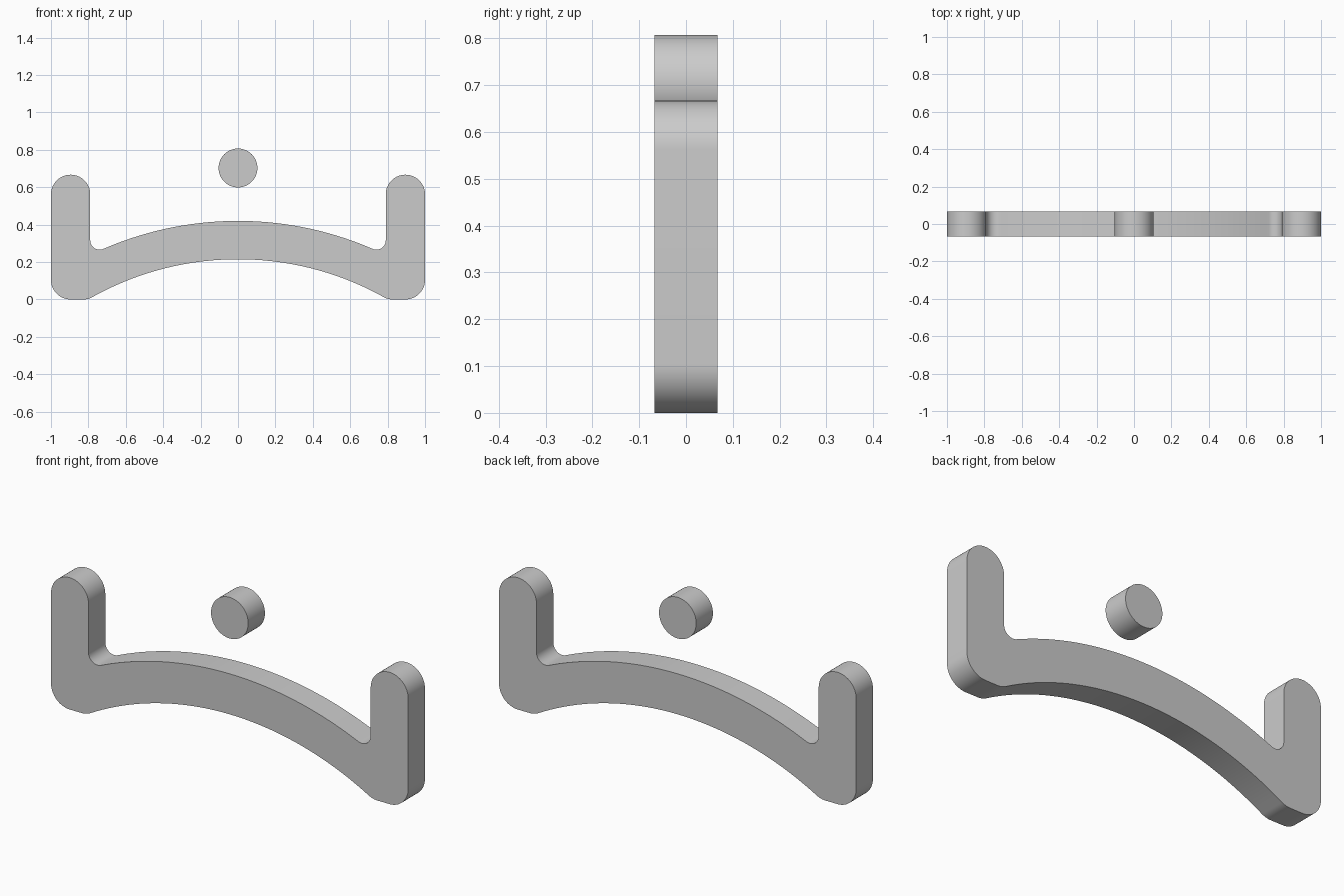
import bpy, bmesh
from math import sin, cos, pi, sqrt, atan2, radians

old = bpy.data.objects.get("Cube")
if old:
    bpy.data.objects.remove(old, do_unlink=True)

HALF_DEPTH = 0.067
POST_R = 0.105          # half width of the posts
POST_TOP = 0.667
ARCH_TOP, ARCH_BOTTOM = 0.42, 0.215
OUTER_R = 1.806         # upper arc of the arch
INNER_R = OUTER_R - (ARCH_TOP - ARCH_BOTTOM)
ARCH_Z = ARCH_TOP - OUTER_R
NOTCH_R, FOOT_R = 0.05, 0.1

grey = bpy.data.materials.new("light grey")
grey.use_nodes = True
colour = (0.6, 0.6, 0.6, 1)
grey.diffuse_color = colour
grey.node_tree.nodes["Principled BSDF"].inputs["Base Color"].default_value = colour


def arc(x, z, r, start, end, steps):
    """Points on a circle in the xz plane."""
    angles = [start + (end - start) * i / steps for i in range(steps + 1)]
    return [(x + r * cos(a), z + r * sin(a)) for a in angles]


def extrude_profile(name, points):
    """Solid plate with the given outline, centred on y = 0."""
    bm = bmesh.new()
    face = bm.faces.new([bm.verts.new((x, -HALF_DEPTH, z)) for x, z in points])
    side = bmesh.ops.extrude_face_region(bm, geom=[face])["geom"]
    bmesh.ops.translate(bm, vec=(0, 2 * HALF_DEPTH, 0),
                        verts=[g for g in side if isinstance(g, bmesh.types.BMVert)])
    bmesh.ops.recalc_face_normals(bm, faces=bm.faces)
    mesh = bpy.data.meshes.new(name)
    bm.to_mesh(mesh)
    bm.free()
    mesh.materials.append(grey)
    obj = bpy.data.objects.new(name, mesh)
    bpy.context.collection.objects.link(obj)
    bpy.ops.object.select_all(action="DESELECT")
    obj.select_set(True)
    bpy.context.view_layer.objects.active = obj
    bpy.ops.object.shade_smooth_by_angle(angle=radians(30))


# Fillet centres, tangent to the arch arcs
notch_x = 1 - 2 * POST_R - NOTCH_R
notch_z = ARCH_Z + sqrt((OUTER_R + NOTCH_R) ** 2 - notch_x ** 2)
notch_a = atan2(notch_z - ARCH_Z, notch_x)
foot_x = sqrt((INNER_R + FOOT_R) ** 2 - (FOOT_R - ARCH_Z) ** 2)
foot_a = atan2(FOOT_R - ARCH_Z, foot_x)
post_x = 1 - POST_R

# Right-hand half outline, from the arch's top centre round to its underside
half = arc(0, ARCH_Z, OUTER_R, pi / 2, notch_a, 24)
half += arc(notch_x, notch_z, NOTCH_R, notch_a - pi, 0, 16)[1:]
half += arc(post_x, POST_TOP - POST_R, POST_R, pi, 0, 32)
half += arc(post_x, POST_R, POST_R, 0, -pi / 2, 16)
half += arc(foot_x, FOOT_R, FOOT_R, -pi / 2, foot_a - pi, 8)
half += arc(0, ARCH_Z, INNER_R, foot_a, pi / 2, 24)[1:]

# Arched bar with two upright posts
mirrored = [(-x, z) for x, z in reversed(half[1:-1])]
extrude_profile("arched_bar_with_posts", half + mirrored)

# Floating round peg
extrude_profile("round_peg", arc(0, 0.703, 0.104, 0, 2 * pi, 64)[:-1])
